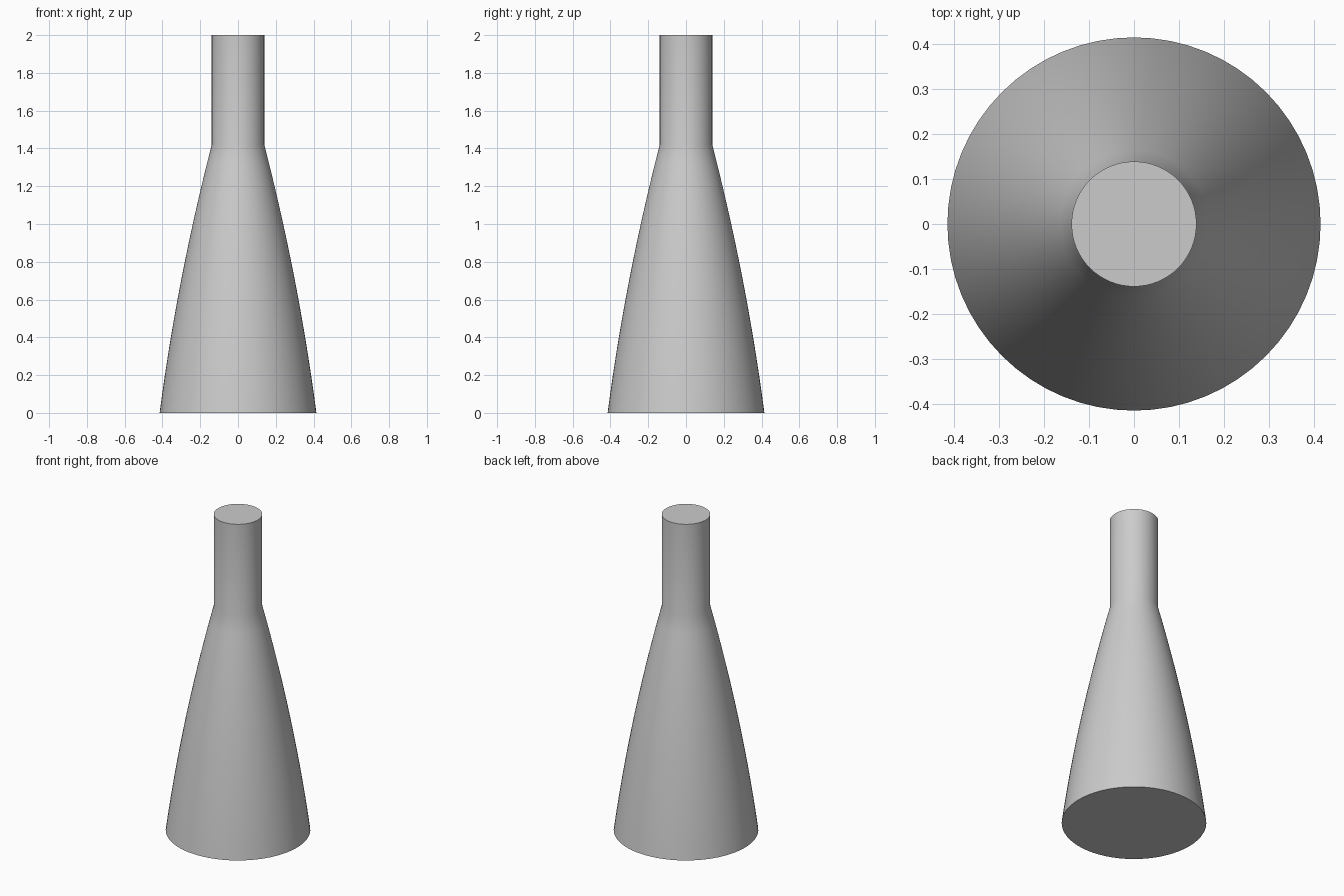
import bpy, bmesh, math

if "Cube" in bpy.data.objects:
    bpy.data.objects.remove(bpy.data.objects["Cube"])

SIDES = 64
NECK_R, NECK_Z, TOP_Z = 0.139, 1.42, 2.0
BASE_R, RINGS = 0.415, 14

grey = bpy.data.materials.new("light_grey")
grey.diffuse_color = (0.6, 0.6, 0.6, 1)
grey.use_nodes = True
grey.node_tree.nodes["Principled BSDF"].inputs["Base Color"].default_value = grey.diffuse_color

# Profile: gently bulging cone, then a straight neck
profile = []
for i in range(RINGS + 1):
    t = i / RINGS
    r = BASE_R + (NECK_R - BASE_R) * t + 0.09 * t * (1 - t)
    profile.append((r, NECK_Z * t))
profile.append((NECK_R, TOP_Z))

# Revolve the profile into rings joined by quads
bm = bmesh.new()
rings = []
for r, z in profile:
    rings.append([bm.verts.new((r * math.cos(2 * math.pi * k / SIDES),
                                r * math.sin(2 * math.pi * k / SIDES), z))
                  for k in range(SIDES)])
for low, high in zip(rings, rings[1:]):
    for k in range(SIDES):
        n = (k + 1) % SIDES
        bm.faces.new((low[k], low[n], high[n], high[k]))

# Flat base and flat top
bm.faces.new(rings[0][::-1])
bm.faces.new(rings[-1])

mesh = bpy.data.meshes.new("tapered_flask")
bm.to_mesh(mesh)
bm.free()
mesh.materials.append(grey)
flask = bpy.data.objects.new("tapered_flask", mesh)
bpy.context.collection.objects.link(flask)

# Smooth sides, crisp rims
bpy.context.view_layer.objects.active = flask
flask.select_set(True)
bpy.ops.object.shade_smooth_by_angle(angle=math.radians(40))
